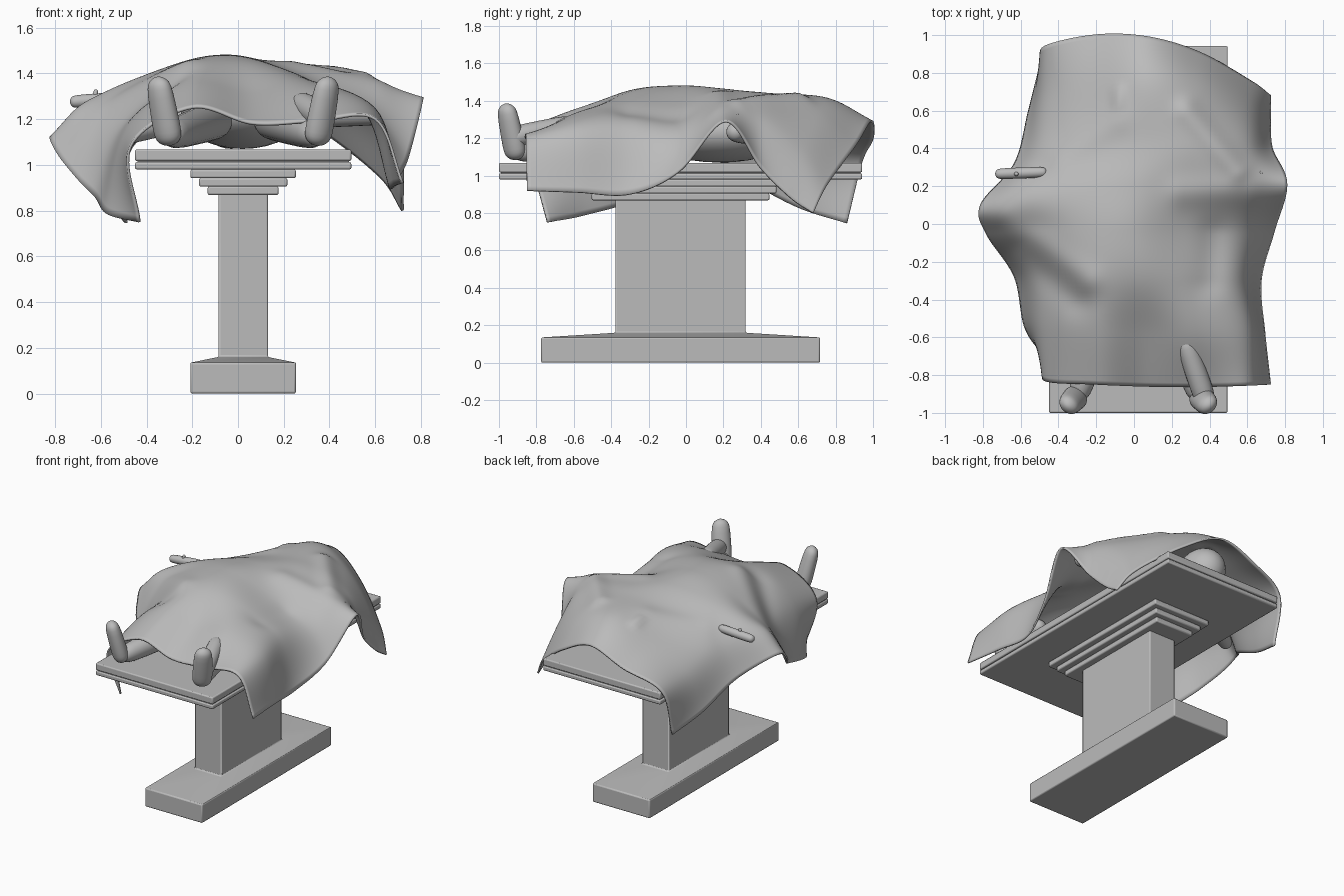
import bpy
import bmesh
import math
from mathutils import Vector, Matrix

cube = bpy.data.objects.get("Cube")
if cube:
    bpy.data.objects.remove(cube, do_unlink=True)

# One plain grey for everything
stone = bpy.data.materials.new("stone_grey")
stone.use_nodes = True
GREY = (0.5, 0.5, 0.5, 1)
stone.diffuse_color = GREY
stone.node_tree.nodes["Principled BSDF"].inputs["Base Color"].default_value = GREY


def add_object(name, bm, angle):
    bmesh.ops.recalc_face_normals(bm, faces=bm.faces)
    mesh = bpy.data.meshes.new(name)
    bm.to_mesh(mesh)
    bm.free()
    mesh.materials.append(stone)
    obj = bpy.data.objects.new(name, mesh)
    bpy.context.scene.collection.objects.link(obj)
    bpy.ops.object.select_all(action='DESELECT')
    obj.select_set(True)
    bpy.context.view_layer.objects.active = obj
    bpy.ops.object.shade_smooth_by_angle(angle=math.radians(angle))
    return obj


# ---------- table ----------
CX, CY = 0.0225, -0.029


def block(name, levels, bevel=0.008):
    """Loft rectangles given as (half width, half length, height)."""
    bm = bmesh.new()
    rings = [[bm.verts.new((CX + sx * w, CY + sy * l, z))
              for sx, sy in ((-1, -1), (1, -1), (1, 1), (-1, 1))]
             for w, l, z in levels]
    for low, high in zip(rings, rings[1:]):
        for i in range(4):
            j = (i + 1) % 4
            bm.faces.new((low[i], low[j], high[j], high[i]))
    bm.faces.new(rings[0])
    bm.faces.new(rings[-1])
    obj = add_object(name, bm, 35)
    mod = obj.modifiers.new("soft_edges", 'BEVEL')
    mod.width = bevel
    mod.segments = 2
    return obj


block("pedestal", [(0.231, 0.746, 0), (0.231, 0.746, 0.135),
                   (0.108, 0.348, 0.16), (0.108, 0.348, 0.88)])
for step in range(3):
    grow, z = 0.038 * step, 0.868 + 0.037 * step
    block(f"support_step_{step + 1}",
          [(0.155 + grow, 0.475 + grow, z), (0.155 + grow, 0.475 + grow, z + 0.038)])
block("table_top_lower", [(0.473, 0.971, 0.98), (0.473, 0.971, 1.012)])
block("table_top_core", [(0.463, 0.961, 1.005), (0.463, 0.961, 1.025)], 0.002)
block("table_top_upper", [(0.473, 0.971, 1.017), (0.473, 0.971, 1.068)])


# ---------- body ----------
def limb(name, start, end, r_start, r_end, flat=1.0):
    """Rounded tapered limb between two points."""
    a, b = Vector(start), Vector(end)
    axis = b - a
    bm = bmesh.new()
    bmesh.ops.create_uvsphere(bm, u_segments=24, v_segments=20, radius=1)
    for v in bm.verts:
        r = r_start + (r_end - r_start) * (v.co.z + 1) / 2
        cap = r_end if v.co.z > 0 else r_start
        v.co = (v.co.x * r, v.co.y * r * flat,
                v.co.z * cap + (axis.length / 2 - cap) * math.tanh(4 * v.co.z))
    turn = axis.to_track_quat('Z', 'Y').to_matrix().to_4x4()
    bm.transform(Matrix.Translation((a + b) / 2) @ turn)
    return add_object(name, bm, 60)


def ellipsoid(name, centre, radii):
    bm = bmesh.new()
    bmesh.ops.create_uvsphere(bm, u_segments=24, v_segments=16, radius=1)
    bm.transform(Matrix.Translation(centre) @ Matrix.Diagonal((*radii, 1)))
    return add_object(name, bm, 60)


ellipsoid("head", (-0.03, 0.66, 1.225), (0.145, 0.18, 0.155))
ellipsoid("torso", (0.02, 0.18, 1.23), (0.27, 0.4, 0.16))
for side, word in ((1, "left"), (-1, "right")):
    limb(f"{word}_foot", (CX + side * 0.32, -0.905, 1.085),
         (CX + side * 0.375, -0.965, 1.385), 0.08, 0.05, 0.8)
    limb(f"{word}_leg", (CX + side * 0.32, -0.93, 1.13),
         (CX + side * 0.11, -0.1, 1.2), 0.045, 0.11)
limb("left_shin", (0.385, -0.95, 1.2), (0.265, -0.6, 1.275), 0.065, 0.05)
limb("left_arm", (0.22, 0.42, 1.22), (0.72, 0.25, 1.235), 0.07, 0.05)
limb("right_arm", (-0.18, 0.42, 1.22), (-0.66, 0.18, 1.1), 0.07, 0.04)
limb("right_hand", (-0.735, 0.265, 1.275), (-0.46, 0.275, 1.295), 0.03, 0.028)
limb("right_thumb", (-0.63, 0.265, 1.27), (-0.62, 0.265, 1.33), 0.015, 0.008)
limb("left_fingertip", (0.67, 0.27, 1.27), (0.67, 0.27, 1.335), 0.015, 0.01)

# ---------- draped sheet ----------
# Each row: y at right edge, right shoulder, middle, left edge;
# x of edge and shoulder on both sides; heights across
ROWS = [
    ((-0.74, -0.83, -0.86, -0.85), (-0.43, -0.47, 0.6, 0.72),
     (0.75, 1.08, 1.25, 1.18, 1.19, 1.2, 0.92)),
    ((-0.56, -0.56, -0.58, -0.58), (-0.57, -0.48, 0.6, 0.69),
     (0.785, 1.15, 1.35, 1.31, 1.33, 1.24, 0.91)),
    ((-0.28, -0.28, -0.3, -0.3), (-0.63, -0.5, 0.55, 0.67),
     (0.87, 1.19, 1.42, 1.445, 1.38, 1.25, 0.9)),
    ((-0.05, -0.04, -0.03, -0.04), (-0.78, -0.6, 0.56, 0.74),
     (1.03, 1.23, 1.42, 1.475, 1.38, 1.24, 1.02)),
    ((0.1, 0.13, 0.2, 0.21), (-0.81, -0.62, 0.6, 0.81),
     (1.12, 1.29, 1.41, 1.46, 1.42, 1.35, 1.29)),
    ((0.32, 0.36, 0.43, 0.4), (-0.63, -0.49, 0.6, 0.73),
     (0.98, 1.22, 1.36, 1.43, 1.42, 1.3, 1.04)),
    ((0.6, 0.66, 0.75, 0.56), (-0.555, -0.465, 0.6, 0.72),
     (0.83, 1.11, 1.29, 1.41, 1.34, 1.14, 0.88)),
    ((0.86, 0.945, 0.98, 0.68), (-0.49, -0.465, 0.62, 0.72),
     (0.745, 1.08, 1.2, 1.29, 1.16, 0.95, 0.8)),
]


def row_points(row):
    (y_edge, y_right, y_mid, y_left), (x0, x1, x2, x3), heights = row
    xs = [x1 + (x2 - x1) * i / 4 for i in range(5)] + [x3]
    points = [Vector((x0, y_edge, heights[0]))]
    for x, z in zip(xs, heights[1:]):
        t = (x - x1) / (x3 - x1)
        y = (y_right * (1 - t) * (1 - 2 * t) + y_mid * 4 * t * (1 - t)
             + y_left * t * (2 * t - 1))
        points.append(Vector((x, y, z)))
    return points


def smooth(points, steps):
    """Smooth curve through all the points."""
    ext = [2 * points[0] - points[1], *points, 2 * points[-1] - points[-2]]
    out = []
    for a, b, c, d in zip(ext, ext[1:], ext[2:], ext[3:]):
        for k in range(steps):
            t = k / steps
            out.append(b + 0.5 * t * (c - a + t * (2 * a - 5 * b + 4 * c - d
                                                   + t * (3 * (b - c) + d - a))))
    return out + [points[-1]]


# Nose, sharp fold beside the face, left arm ridge, leg folds:
# start, end, width, height
FOLDS = [
    ((-0.08, 0.64), (-0.08, 0.7), 0.03, 0.02),
    ((0.28, 0.6), (0.55, 0.28), 0.06, 0.03),
    ((0.25, 0.17), (0.6, 0.18), 0.08, 0.02),
    ((-0.7, 0.02), (-0.25, -0.3), 0.08, 0.025),
    ((-0.6, -0.13), (-0.3, -0.4), 0.09, -0.03),
    ((0.42, -0.05), (0.4, -0.3), 0.08, -0.02),
    ((-0.4, 0.35), (-0.1, 0.55), 0.08, 0.02),
]


def fold_height(p):
    total = 0
    for a, b, width, height in FOLDS:
        a, b = Vector(a), Vector(b)
        t = max(0, min(1, (p.xy - a).dot(b - a) / (b - a).length_squared))
        total += height * math.exp(-((p.xy - a.lerp(b, t)).length / width) ** 2)
    return total


across = [smooth(row_points(row), 12) for row in ROWS]
columns = [smooth(list(col), 12) for col in zip(*across)]
bm = bmesh.new()
grid = [[bm.verts.new(p + Vector((0, 0, fold_height(p)))) for p in col] for col in columns]
for left, right in zip(grid, grid[1:]):
    for i in range(len(left) - 1):
        bm.faces.new((left[i], right[i], right[i + 1], left[i + 1]))
sheet = add_object("draped_sheet", bm, 80)
thick = sheet.modifiers.new("cloth_thickness", 'SOLIDIFY')
thick.thickness = 0.012
thick.offset = 0
